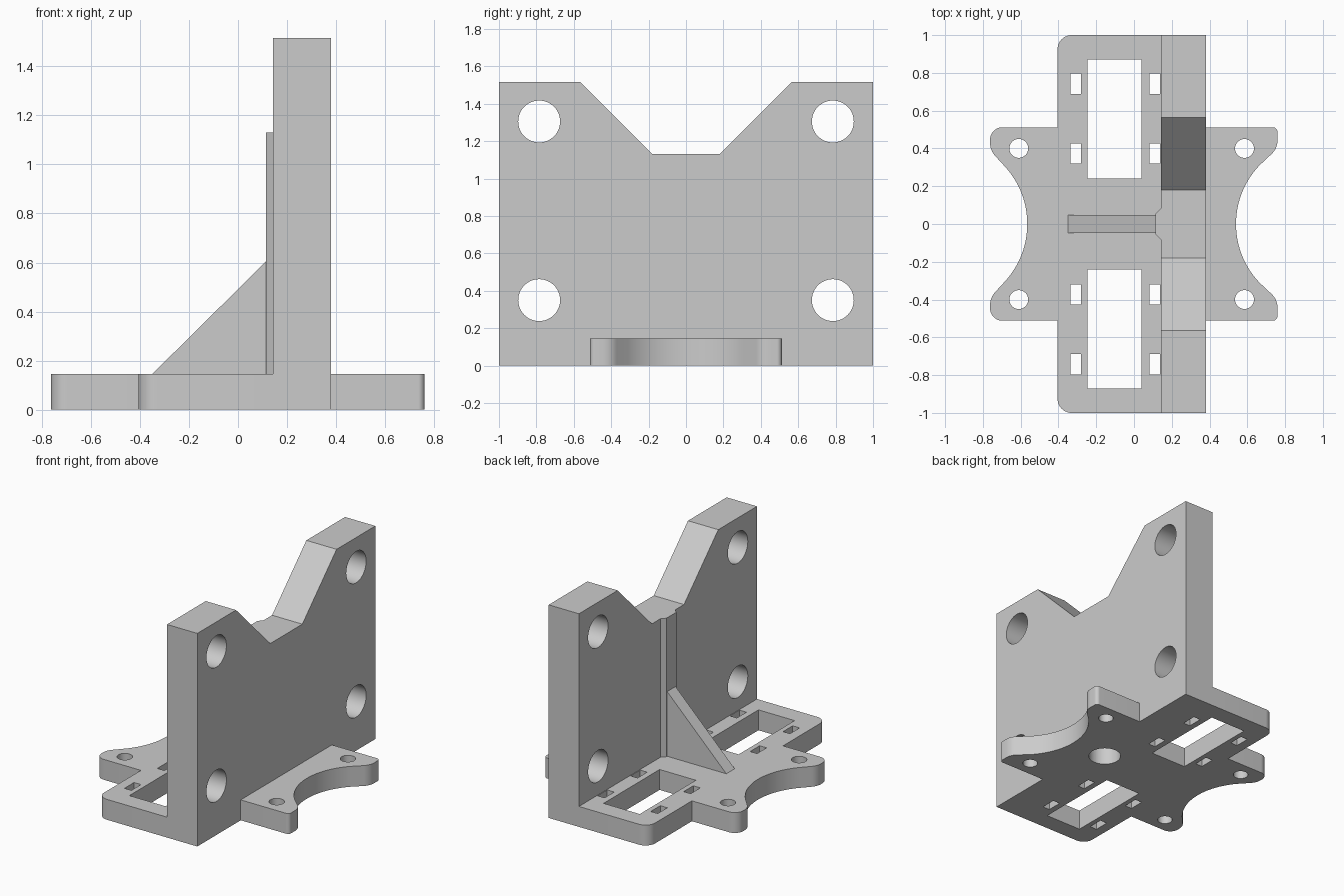
import bpy, bmesh, math
from mathutils import Vector

cube = bpy.data.objects.get("Cube")
if cube:
    bpy.data.objects.remove(cube, do_unlink=True)

grey = bpy.data.materials.new("light grey")
grey.use_nodes = True
grey.diffuse_color = (0.6, 0.6, 0.6, 1)
grey.node_tree.nodes["Principled BSDF"].inputs["Base Color"].default_value = (0.6, 0.6, 0.6, 1)

AXES = {"z": lambda a, b, h: (a, b, h),   # profile in x, y
        "x": lambda a, b, h: (h, a, b),   # profile in y, z
        "y": lambda a, b, h: (a, h, b)}   # profile in x, z


def prisms(name, profiles, axis, low, high):
    """One object made of straight extrusions of closed profiles."""
    bm = bmesh.new()
    for profile in profiles:
        rings = [[bm.verts.new(AXES[axis](a, b, h)) for a, b in profile] for h in (low, high)]
        bm.faces.new(rings[0])
        bm.faces.new(rings[1])
        n = len(profile)
        for i in range(n):
            j = (i + 1) % n
            bm.faces.new((rings[0][i], rings[0][j], rings[1][j], rings[1][i]))
    bmesh.ops.recalc_face_normals(bm, faces=bm.faces)
    mesh = bpy.data.meshes.new(name)
    bm.to_mesh(mesh)
    bm.free()
    mesh.materials.append(grey)
    obj = bpy.data.objects.new(name, mesh)
    bpy.context.collection.objects.link(obj)
    return obj


def combine(target, tool, operation):
    mod = target.modifiers.new(tool.name, "BOOLEAN")
    mod.operation, mod.solver, mod.object = operation, "EXACT", tool
    bpy.context.view_layer.objects.active = target
    bpy.ops.object.modifier_apply(modifier=mod.name)
    bpy.data.objects.remove(tool, do_unlink=True)


def circle(cx, cy, r, n=48):
    return [(cx + r * math.cos(math.tau * i / n), cy + r * math.sin(math.tau * i / n))
            for i in range(n)]


def box(cx, cy, w, h):
    return [(cx + sx * w / 2, cy + sy * h / 2)
            for sx, sy in ((-1, -1), (1, -1), (1, 1), (-1, 1))]


def rounded(before, corner, after, r, n=8):
    """Arc that replaces a corner with a fillet of radius r."""
    p = Vector(corner)
    u, v = (Vector(before) - p).normalized(), (Vector(after) - p).normalized()
    half = u.angle(v) / 2
    centre = p + (u + v).normalized() * r / math.sin(half)
    a = p + u * r / math.tan(half) - centre
    b = p + v * r / math.tan(half) - centre
    return [tuple(centre + a.lerp(b, i / n).normalized() * r) for i in range(n + 1)]


def scoop(side, inner, radius=0.45, n=14):
    """Upper half of the concave arc between two ears."""
    points = []
    for i in range(n):
        t = math.radians(43.5) * (i + 0.5) / (n - 0.5)
        points.append((side * (inner + radius * (1 - math.cos(t))), radius * math.sin(t)))
    return points


# Base plate with four ears
right, left = scoop(1, 0.54), scoop(-1, 0.565)[::-1]
r_low, r_top, r_root = (0.76, 0.40), (0.76, 0.512), (0.38, 0.512)
l_low, l_top, l_root = (-0.762, 0.39), (-0.762, 0.512), (-0.405, 0.512)
back_r, back_l = (0.38, 1), (-0.405, 1)
upper = right
upper = upper + rounded(right[-1], r_low, r_top, 0.1)
upper += rounded(r_low, r_top, r_root, 0.025)
upper += [r_root, back_r]
upper += rounded(back_r, back_l, l_root, 0.075)
upper += [l_root]
upper += rounded(l_root, l_top, l_low, 0.065)
upper += rounded(l_top, l_low, left[0], 0.1)
upper += left
outline = upper + [(x, -y) for x, y in reversed(upper)]
bracket = prisms("mounting_bracket", [outline], "z", 0, 0.145)

# Windows, strap slots and screw holes through the base
openings = []
for s in (-1, 1):
    openings.append(box(-0.103, s * 0.555, 0.285, 0.63))
    openings += [box(x, s * y, 0.055, 0.108) for x in (-0.308, 0.11) for y in (0.373, 0.743)]
    openings += [circle(x, s * 0.4, 0.05, 32) for x in (-0.61, 0.585)]
combine(bracket, prisms("base_openings", openings, "z", -0.1, 0.3), "DIFFERENCE")

# Upright wall with a trapezoid notch and four bolt holes
half = [(1, 0), (1, 1.515), (0.565, 1.515), (0.18, 1.13)]
wall = prisms("upright_wall", [half + [(-y, z) for y, z in reversed(half)]], "x", 0.142, 0.38)
bolts = [circle(y, z, 0.112) for y in (-0.785, 0.785) for z in (0.35, 1.305)]
combine(wall, prisms("bolt_holes", bolts, "x", 0, 0.5), "DIFFERENCE")
combine(bracket, wall, "UNION")

# Chamfered rib down the middle of the wall
rib = [(0.115, -0.055), (0.115, 0.055), (0.142, 0.082), (0.2, 0.082), (0.2, -0.082), (0.142, -0.082)]
combine(bracket, prisms("wall_rib", [rib], "z", 0.08, 1.13), "UNION")

# Triangular gusset
gusset = [(-0.35, 0.08), (-0.35, 0.145), (0.115, 0.605), (0.16, 0.605), (0.16, 0.08)]
combine(bracket, prisms("gusset", [gusset], "y", -0.047, 0.047), "UNION")

# Blind rod socket under the wall
combine(bracket, prisms("rod_socket", [circle(0.26, 0, 0.108)], "z", -0.1, 0.95), "DIFFERENCE")

bpy.ops.object.select_all(action="DESELECT")
bracket.select_set(True)
bpy.context.view_layer.objects.active = bracket
bpy.ops.object.shade_smooth_by_angle(angle=math.radians(25))
